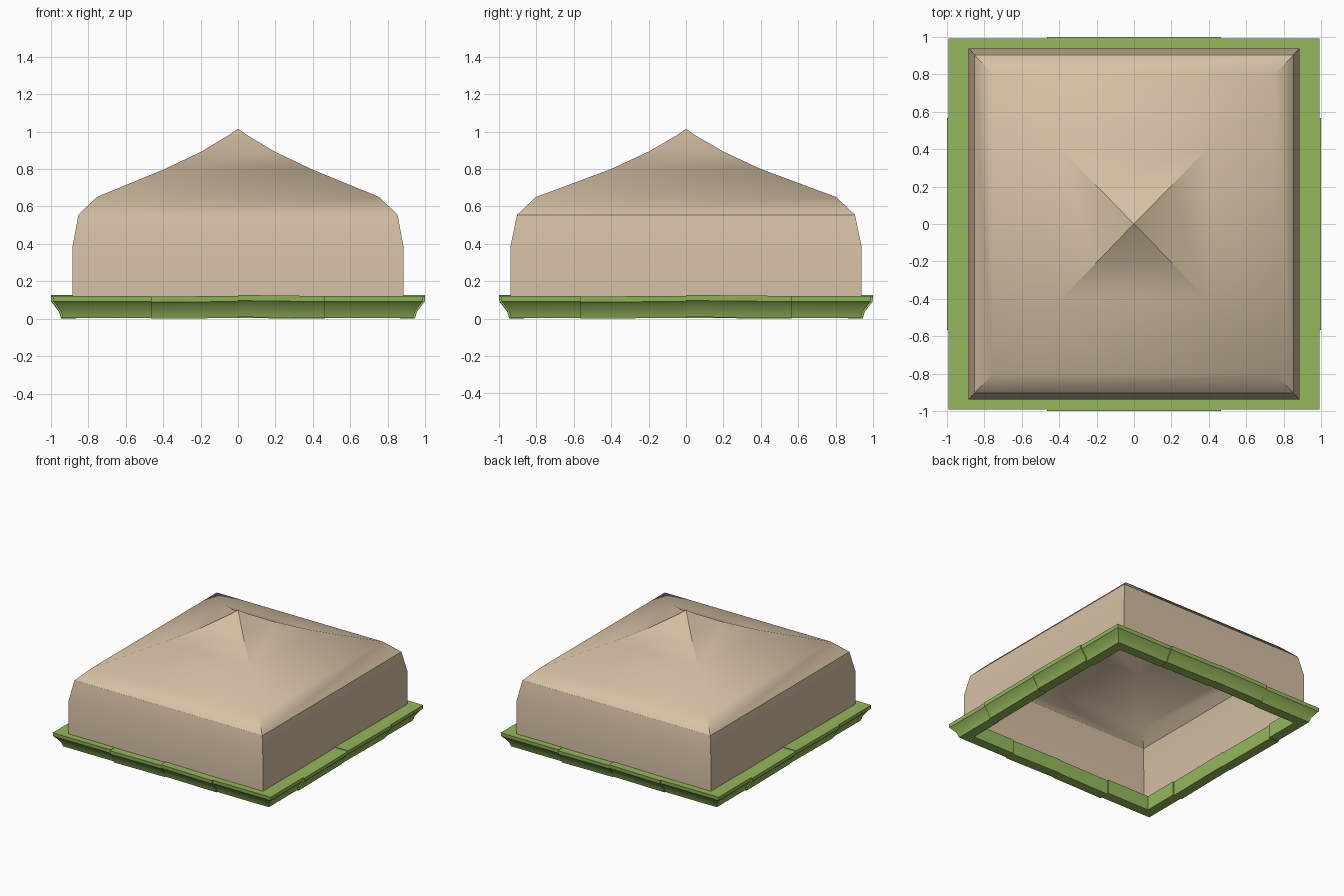
import bpy, bmesh

if "Cube" in bpy.data.objects:
    bpy.data.objects.remove(bpy.data.objects["Cube"])


def material(name, rgb):
    m = bpy.data.materials.new(name)
    m.diffuse_color = (*rgb, 1)
    m.use_nodes = True
    m.node_tree.nodes["Principled BSDF"].inputs["Base Color"].default_value = m.diffuse_color
    return m


BEIGE = material("beige plaster", (0.67, 0.527, 0.37))
GREEN = material("green trim", (0.30, 0.475, 0.107))


def finish(name, bm, mat, angle):
    bmesh.ops.recalc_face_normals(bm, faces=bm.faces)
    me = bpy.data.meshes.new(name)
    bm.to_mesh(me)
    bm.free()
    ob = bpy.data.objects.new(name, me)
    bpy.context.collection.objects.link(ob)
    me.materials.append(mat)
    bpy.ops.object.select_all(action='DESELECT')
    ob.select_set(True)
    bpy.context.view_layer.objects.active = ob
    bpy.ops.object.shade_smooth_by_angle(angle=angle)
    return ob


# Domed roof shell, open underneath: rectangles (half x, half y, z) and an apex
levels = [(0.883, 0.938, 0.10), (0.883, 0.938, 0.39), (0.852, 0.903, 0.555),
          (0.755, 0.803, 0.65), (0.39, 0.40, 0.80), (0.195, 0.20, 0.893),
          (0.05, 0.05, 0.98)]
bm = bmesh.new()
loops = [[bm.verts.new((sx * x, sy * y, z)) for sx, sy in ((-1, -1), (1, -1), (1, 1), (-1, 1))]
         for x, y, z in levels]
for a, b in zip(loops, loops[1:]):
    for i in range(4):
        j = (i + 1) % 4
        bm.faces.new((a[i], a[j], b[j], b[i]))
apex = bm.verts.new((0, 0, 1.015))
for i in range(4):
    bm.faces.new((loops[-1][i], loops[-1][(i + 1) % 4], apex))
finish("roof_shell", bm, BEIGE, 0.595)

# Cornice moulding section: (distance from outer edge, height)
SECTION = [(-0.135, 0.0), (-0.055, 0.0), (-0.045, 0.035), (-0.012, 0.08),
           (-0.003, 0.088), (0.0, 0.118), (-0.135, 0.118)]


def moulding(name, stations):
    """Sweep the section through stations (x, y, outward x, outward y, lift)."""
    bm = bmesh.new()
    rings = [[bm.verts.new((x + nx * d, y + ny * d, z + lift)) for d, z in SECTION]
             for x, y, nx, ny, lift in stations]
    n = len(SECTION)
    for a, b in zip(rings, rings[1:]):
        for i in range(n):
            j = (i + 1) % n
            bm.faces.new((a[i], a[j], b[j], b[i]))
    bm.faces.new(rings[0])
    bm.faces.new(rings[-1])
    finish(name, bm, GREEN, 0.4)


GX, GY, R = 0.465, 0.565, 0.99

# Mitred corner pieces
for sx, sy, tag in ((-1, -1, "front_left"), (1, -1, "front_right"),
                    (1, 1, "back_right"), (-1, 1, "back_left")):
    moulding("cornice_corner_" + tag, [
        (sx * GX, sy * R, 0, sy, 0.003),
        (sx * R, sy * R, sx, sy, 0.003),
        (sx * R, sy * GY, sx, 0, 0.003)])

# Middle pieces: two per side, one rising to the centre, one falling from it
for s, a, b in ((-1, "front", "left"), (1, "back", "right")):
    for k, half in ((s, "first"), (-s, "second")):
        lo, hi = (0.0, 0.004) if half == "first" else (0.003, 0.009)
        moulding(f"cornice_{a}_{half}", [
            (0, s, 0, s, hi), (k * GX, s, 0, s, lo)])
        moulding(f"cornice_{b}_{half}", [
            (s, 0, s, 0, hi), (s, -k * GY, s, 0, lo)])
